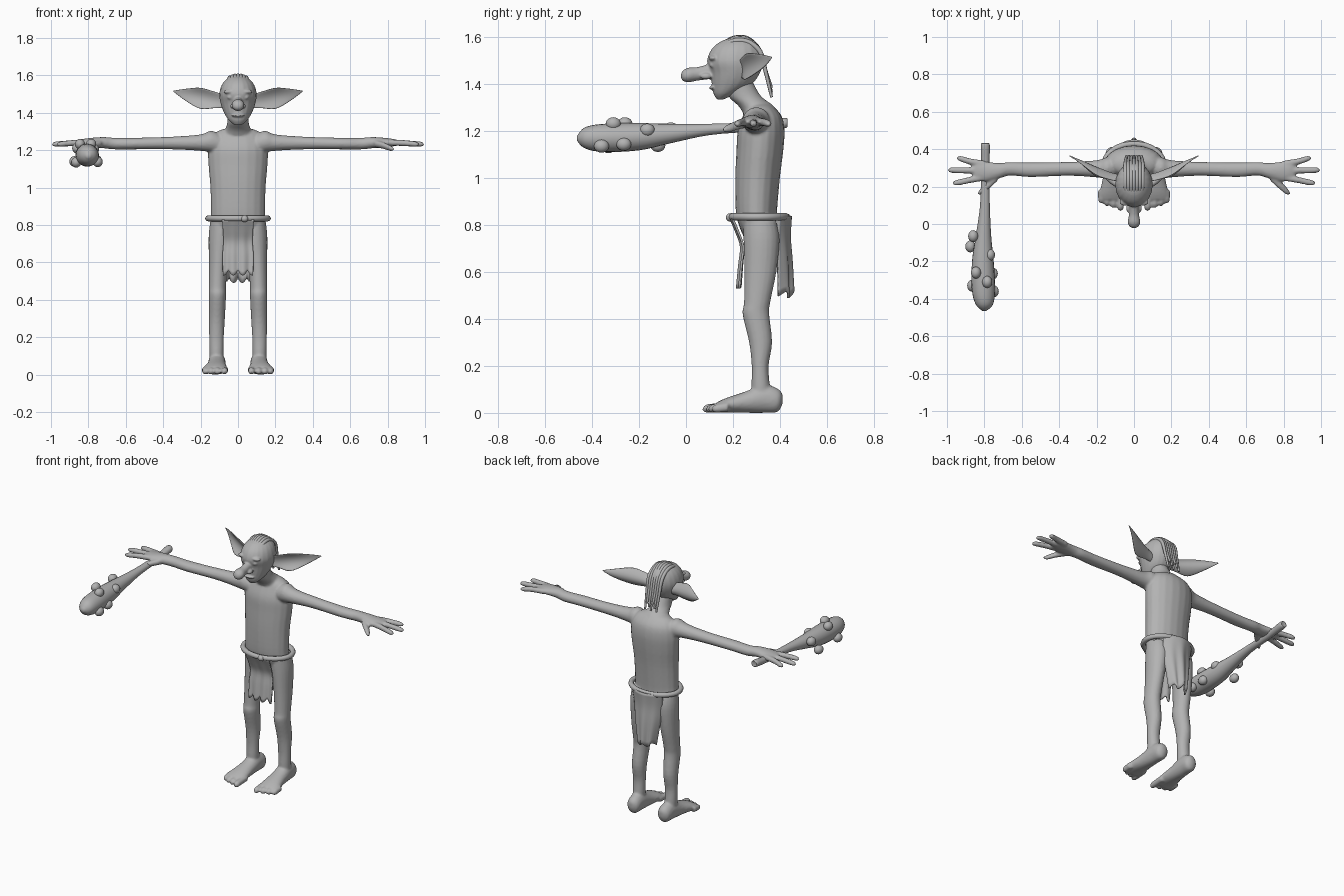
import bpy
import bmesh
import math
from mathutils import Vector

cube = bpy.data.objects.get("Cube")
if cube:
    bpy.data.objects.remove(cube)

grey = bpy.data.materials.new("clay_grey")
grey.use_nodes = True
tone = (0.45, 0.45, 0.45, 1)
grey.diffuse_color = tone
grey.node_tree.nodes["Principled BSDF"].inputs["Base Color"].default_value = tone

AXES = {"x": (Vector((0, 1, 0)), Vector((0, 0, 1))),
        "y": (Vector((1, 0, 0)), Vector((0, 0, 1))),
        "z": (Vector((1, 0, 0)), Vector((0, 1, 0)))}


def spline(points, steps=4):
    """Smooth interpolation through all control points."""
    pts = [Vector(p) for p in points]
    ext = [pts[0]] + pts + [pts[-1]]
    out = []
    for a, b, c, d in zip(ext, ext[1:], ext[2:], ext[3:]):
        for i in range(steps):
            t = i / steps
            out.append(b + (c - a) * (t / 2) + (a * 2 - b * 5 + c * 4 - d) * (t * t / 2)
                       + (b * 3 - a - c * 3 + d) * (t ** 3 / 2))
    return out + [pts[-1]]


def loft(bm, axis, rings, side=1, count=20):
    """Closed tube through elliptical rings: x, y, z, half width, half height."""
    u, v = AXES[axis]
    loops = []
    for x, y, z, a, b in spline(rings):
        angles = [math.tau * i / count for i in range(count)]
        loops.append([bm.verts.new(Vector((x * side, y, z)) + u * max(a, .002) * math.cos(t)
                                   + v * max(b, .002) * math.sin(t)) for t in angles])
    for low, high in zip(loops, loops[1:]):
        for i in range(count):
            j = (i + 1) % count
            bm.faces.new((low[i], low[j], high[j], high[i]))
    bm.faces.new(loops[0])
    bm.faces.new(loops[-1])
    return [vert for loop in loops for vert in loop]


def ball(bm, place, radii):
    made = bmesh.ops.create_uvsphere(bm, u_segments=16, v_segments=10, radius=1)
    for vert in made["verts"]:
        vert.co = Vector(place) + Vector(c * r for c, r in zip(vert.co, radii))


def finish(name, bm, voxel=0):
    bmesh.ops.recalc_face_normals(bm, faces=bm.faces[:])
    for face in bm.faces:
        face.smooth = True
    mesh = bpy.data.meshes.new(name)
    bm.to_mesh(mesh)
    bm.free()
    mesh.materials.append(grey)
    obj = bpy.data.objects.new(name, mesh)
    bpy.context.collection.objects.link(obj)
    if voxel:  # fuse overlapping volumes into one skin
        fuse = obj.modifiers.new("fuse", "REMESH")
        fuse.mode = "VOXEL"
        fuse.voxel_size = voxel
        fuse.use_smooth_shade = True
        soft = obj.modifiers.new("soften", "SMOOTH")
        soft.factor = 0.5
        soft.iterations = 3
    return obj


def cord(name, paths, radius, cyclic=False):
    curve = bpy.data.curves.new(name, "CURVE")
    curve.dimensions = "3D"
    curve.bevel_depth = radius
    curve.bevel_resolution = 2
    curve.use_fill_caps = True
    for path in paths:
        line = curve.splines.new("POLY")
        line.points.add(len(path) - 1)
        line.use_cyclic_u = cyclic
        line.use_smooth = True
        for i, (point, co) in enumerate(zip(line.points, path)):
            point.co = (*co, 1)
            point.radius = 1 if cyclic else 1 - 0.6 * (i / len(path)) ** 3
    curve.materials.append(grey)
    obj = bpy.data.objects.new(name, curve)
    bpy.context.collection.objects.link(obj)


def cloth(name, rows, curl, wave, teeth):
    """Hanging cloth; rows are y, z, half width, with a ragged lower hem."""
    bm = bmesh.new()
    columns = 24
    rows = spline(rows)
    grid = []
    for r, (y, z, width) in enumerate(rows):
        drop = r / (len(rows) - 1)
        line = []
        for i in range(columns + 1):
            t = 2 * i / columns - 1
            ragged = abs(math.sin(t * teeth)) * 0.03 * drop ** 4
            fold = curl * t * t + wave * drop * math.cos(t * 9)
            line.append(bm.verts.new((t * width, y + fold, z - ragged)))
        grid.append(line)
    for top, low in zip(grid, grid[1:]):
        for i in range(columns):
            bm.faces.new((top[i], top[i + 1], low[i + 1], low[i]))
    obj = finish(name, bm)
    thick = obj.modifiers.new("thickness", "SOLIDIFY")
    thick.thickness = 0.009
    thick.offset = 0


# Body: torso, neck, then mirrored limbs
body = bmesh.new()
loft(body, "z", [(0, .31, .74, .11, .06), (0, .305, .8, .145, .08), (0, .3, .86, .145, .088),
                 (0, .305, 1, .148, .095), (0, .315, 1.12, .158, .1), (0, .32, 1.2, .16, .1),
                 (0, .325, 1.26, .145, .085), (0, .32, 1.3, .11, .06), (0, .32, 1.32, .05, .03)])
loft(body, "z", [(0, .34, 1.22, .12, .07), (0, .305, 1.3, .075, .075),
                 (0, .25, 1.35, .057, .07), (0, .22, 1.42, .055, .06)])
for side in (1, -1):
    # Arm and palm
    loft(body, "x", [(.06, .31, 1.22, .05, .05), (.14, .3, 1.245, .058, .058),
                     (.2, .295, 1.24, .046, .044), (.35, .295, 1.238, .037, .034),
                     (.55, .29, 1.235, .039, .031), (.66, .295, 1.235, .036, .031),
                     (.72, .285, 1.24, .041, .03), (.79, .28, 1.24, .053, .025),
                     (.84, .285, 1.24, .052, .018), (.86, .285, 1.24, .04, .01)], side)
    # Fingers and thumb
    for start, tip_x, tip_y in ((.32, .95, .35), (.285, .995, .288), (.25, .97, .22)):
        mid = (start + tip_y) / 2
        loft(body, "x", [(.8, start, 1.24, .019, .017), (.88, mid, 1.238, .017, .016),
                         (tip_x - .02, tip_y, 1.232, .015, .014),
                         (tip_x, tip_y, 1.23, .004, .004)], side)
    loft(body, "x", [(.73, .26, 1.235, .03, .02), (.775, .215, 1.225, .026, .018),
                     (.815, .178, 1.21, .02, .015), (.835, .162, 1.205, .005, .005)], side)
    # Leg
    loft(body, "z", [(.115, .32, .05, .036, .04), (.115, .318, .12, .038, .039),
                     (.115, .316, .2, .039, .036), (.113, .318, .3, .043, .049),
                     (.11, .298, .42, .046, .057), (.11, .303, .47, .046, .056),
                     (.105, .317, .6, .051, .068), (.092, .322, .74, .065, .077),
                     (.088, .315, .82, .06, .07)], side)
    # Foot and toes
    loft(body, "y", [(.11, .412, .06, .015, .02), (.11, .39, .054, .04, .05),
                     (.112, .33, .06, .046, .06), (.115, .25, .045, .051, .045),
                     (.12, .17, .032, .063, .031), (.122, .13, .022, .062, .022)], side)
    for x, tip in ((.072, .07), (.11, .085), (.144, .095), (.174, .11)):
        loft(body, "y", [(x, .18, .025, .02, .02), (x, tip + .03, .02, .018, .019),
                         (x, tip + .01, .017, .015, .015), (x, tip, .016, .004, .004)], side)
finish("body", body, .007)

# Head: skull, long nose, brows, eyes, nostrils and lips
head = bmesh.new()
loft(head, "z", [(0, .145, 1.335, .02, .012), (0, .165, 1.36, .05, .048),
                 (0, .195, 1.4, .075, .085), (0, .21, 1.45, .093, .106),
                 (0, .21, 1.5, .1, .12), (0, .215, 1.55, .086, .106),
                 (0, .222, 1.585, .055, .07), (0, .225, 1.6, .015, .02)])
loft(head, "y", [(0, .15, 1.465, .035, .04), (0, .1, 1.455, .026, .033),
                 (0, .05, 1.445, .027, .029), (0, .01, 1.44, .034, .031),
                 (0, -.013, 1.437, .024, .022), (0, -.022, 1.435, .006, .006)])
ball(head, (0, .115, 1.385), (.035, .018, .008))
for side in (1, -1):
    ball(head, (side * .045, .117, 1.512), (.033, .02, .012))
    ball(head, (side * .042, .118, 1.482), (.017, .018, .012))
    ball(head, (side * .028, .085, 1.435), (.014, .025, .014))
finish("head", head, .005)

# Pointed ears, dished towards the front
for label, side in (("left", 1), ("right", -1)):
    ear = bmesh.new()
    verts = loft(ear, "x", [(.07, .25, 1.46, .014, .035), (.12, .262, 1.468, .013, .043),
                            (.2, .295, 1.477, .011, .056), (.27, .327, 1.493, .009, .036),
                            (.345, .365, 1.515, .002, .003)], side)
    for vert in verts:
        spread = vert.co.z - 1.44 - abs(vert.co.x) * .2
        vert.co.y -= 12 * spread * spread
    finish(label + "_ear", ear)

# Hair strands sweeping over the crown and down the back
strands = []
for i in range(7):
    t = i / 3 - 1
    dip = .012 * t * t
    end = .02 * (i % 3)
    strands.append(spline([(t * .04, .165, 1.575 - dip), (t * .045, .21, 1.597 - dip),
                           (t * .045, .265, 1.592 - dip), (t * .047, .315, 1.54),
                           (t * .045, .338, 1.46), (t * .04, .365, 1.345 + end)]))
cord("hair", strands, .012)

# Belt with a knot
cord("belt", [[(.16 * math.cos(a), .31 + .118 * math.sin(a), .835)
               for a in (math.tau * k / 48 for k in range(48))]], .016, True)
knot = bmesh.new()
ball(knot, (.035, .188, .833), (.02, .018, .018))
finish("belt_knot", knot)

# Loincloth panels
cloth("front_cloth", [(.188, .83, .085), (.215, .77, .08), (.236, .71, .078),
                      (.23, .64, .083), (.222, .56, .08)], .01, .006, 5)
cloth("back_cloth", [(.447, .84, .11), (.44, .75, .1), (.445, .65, .088),
                     (.45, .52, .062)], -.05, .008, 4)

# Knobbly club lying under the right hand
club = bmesh.new()
loft(club, "y", [(-.795, .43, 1.235, .012, .012), (-.795, .42, 1.235, .024, .022),
                 (-.795, .3, 1.22, .022, .02), (-.797, .1, 1.208, .026, .024),
                 (-.805, -.07, 1.19, .042, .042), (-.808, -.2, 1.177, .058, .058),
                 (-.805, -.35, 1.172, .062, .06), (-.8, -.43, 1.172, .046, .045),
                 (-.8, -.465, 1.17, .01, .01)])
finish("club", club)
knobs = bmesh.new()
for place in ((-.875, -.12, 1.14), (-.86, -.065, 1.21), (-.77, -.165, 1.205),
              (-.845, -.26, 1.232), (-.785, -.31, 1.232), (-.865, -.33, 1.135),
              (-.75, -.36, 1.137), (-.755, -.265, 1.145)):
    ball(knobs, place, (.027, .032, .028))
finish("club_knobs", knobs)
